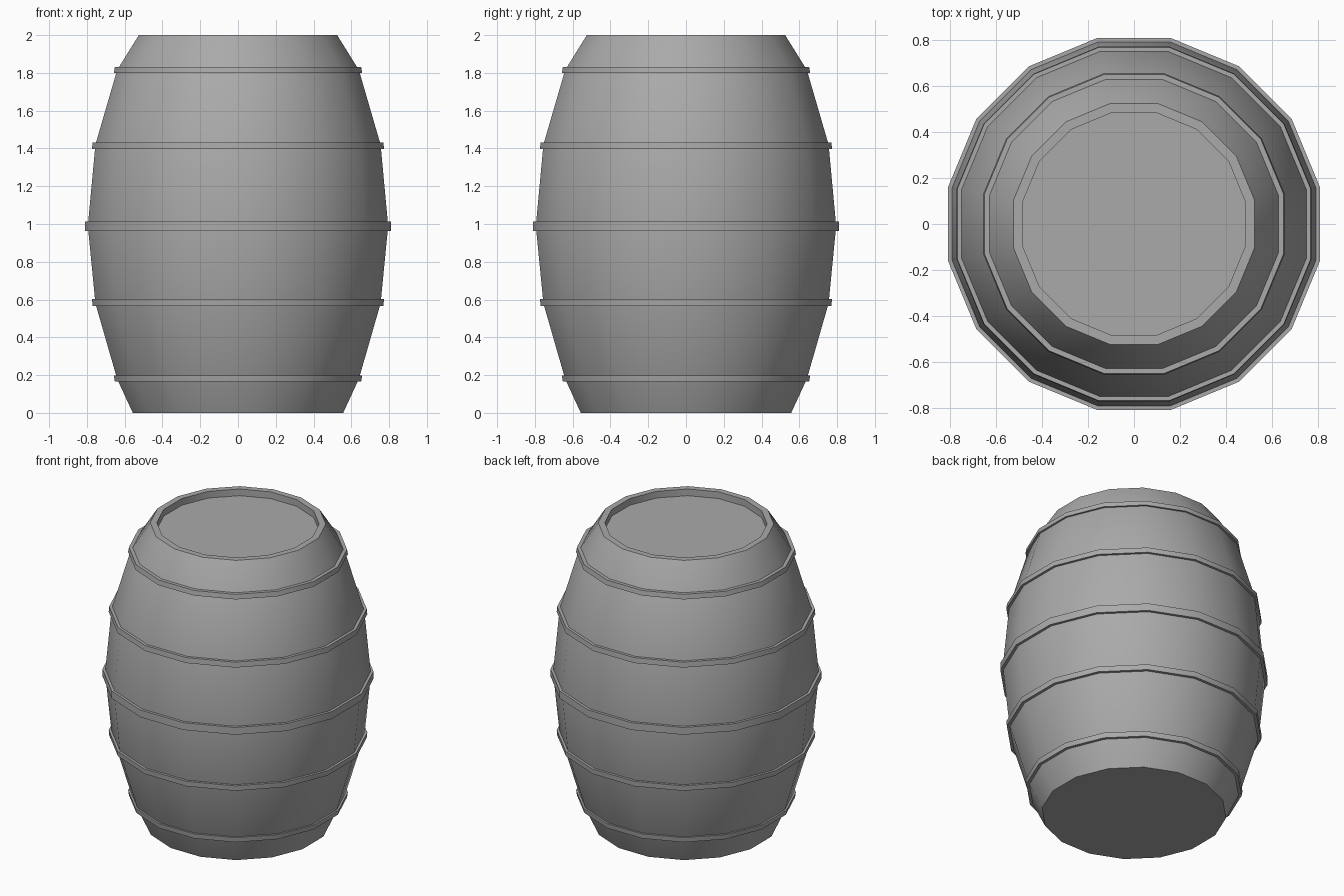
import bpy, math

SIDES = 16

cube = bpy.data.objects.get("Cube")
if cube:
    bpy.data.objects.remove(cube, do_unlink=True)

grey = bpy.data.materials.new("barrel grey")
grey.use_nodes = True
colour = (0.4, 0.4, 0.4, 1)
grey.diffuse_color = colour
grey.node_tree.nodes["Principled BSDF"].inputs["Base Color"].default_value = colour


def lathe(name, profile, closed):
    """Spin (flat radius, height) points into a faceted solid; flats face x and y."""
    verts, faces = [], []
    for apothem, z in profile:
        r = apothem / math.cos(math.pi / SIDES)
        for i in range(SIDES):
            a = (i + 0.5) * math.tau / SIDES
            verts.append((r * math.cos(a), r * math.sin(a), z))
    rows = len(profile)
    for k in range(rows if closed else rows - 1):
        low, high = k * SIDES, (k + 1) % rows * SIDES
        for i in range(SIDES):
            j = (i + 1) % SIDES
            faces.append((low + i, low + j, high + j, high + i))
    if not closed:
        faces.append(tuple(reversed(range(SIDES))))
        faces.append(tuple(range((rows - 1) * SIDES, rows * SIDES)))
    mesh = bpy.data.meshes.new(name)
    mesh.from_pydata(verts, [], faces)
    mesh.materials.append(grey)
    obj = bpy.data.objects.new(name, mesh)
    bpy.context.collection.objects.link(obj)
    bpy.ops.object.select_all(action="DESELECT")
    obj.select_set(True)
    bpy.context.view_layer.objects.active = obj
    bpy.ops.object.shade_smooth_by_angle(angle=math.radians(30))
    return obj


# Bulging body with a rim and a sunken lid
lathe("barrel_body", [(0.557, 0), (0.64, 0.18), (0.755, 0.58), (0.795, 0.99),
                      (0.755, 1.42), (0.64, 1.815), (0.525, 2.0),
                      (0.485, 2.0), (0.485, 1.955)], closed=False)

# Hoops: name, bottom, top, radius at bottom, radius at top
hoops = [("bottom_hoop", 0.165, 0.198, 0.652, 0.657),
         ("lower_hoop", 0.567, 0.602, 0.77, 0.773),
         ("middle_hoop", 0.963, 1.012, 0.81, 0.81),
         ("upper_hoop", 1.397, 1.432, 0.773, 0.77),
         ("top_hoop", 1.8, 1.832, 0.657, 0.652)]
for name, z0, z1, r0, r1 in hoops:
    inner = min(r0, r1) - 0.04
    lathe(name, [(r0, z0), (r1, z1), (inner, z1), (inner, z0)], closed=True)
